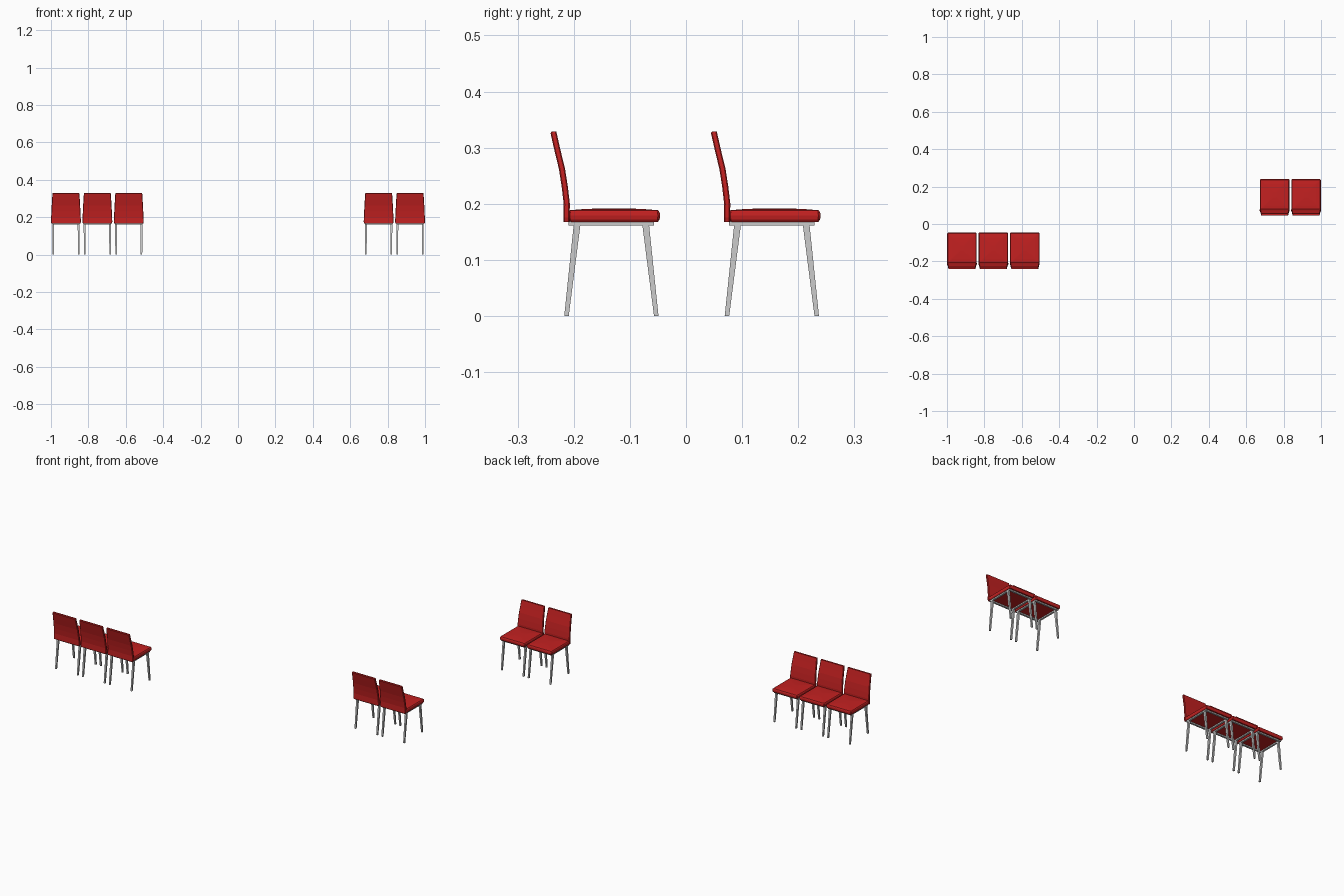
import bpy, bmesh

if "Cube" in bpy.data.objects:
    bpy.data.objects.remove(bpy.data.objects["Cube"])

red = bpy.data.materials.new("red_upholstery")
red.diffuse_color = (0.55, 0.015, 0.015, 1)
red.use_nodes = True
red.node_tree.nodes["Principled BSDF"].inputs["Base Color"].default_value = red.diffuse_color


def loft(name, rings, mat=None):
    """Skin a stack of equal-length point rings and cap both ends."""
    bm = bmesh.new()
    vs = [[bm.verts.new(p) for p in r] for r in rings]
    for a, b in zip(vs, vs[1:]):
        for i in range(len(a)):
            j = (i + 1) % len(a)
            bm.faces.new((a[i], a[j], b[j], b[i]))
    bm.faces.new(vs[0][::-1])
    bm.faces.new(vs[-1])
    bmesh.ops.recalc_face_normals(bm, faces=bm.faces)
    me = bpy.data.meshes.new(name)
    bm.to_mesh(me)
    bm.free()
    if mat:
        me.materials.append(mat)
    return me


def rect(x0, x1, y0, y1, z):
    return [(x0, y0, z), (x1, y0, z), (x1, y1, z), (x0, y1, z)]


def cut_rect(cy, hx, hy, c, z):
    """Rectangle with clipped corners, centred on x = 0."""
    pts = [(hx - c, -hy), (hx, -hy + c), (hx, hy - c), (hx - c, hy),
           (-hx + c, hy), (-hx, hy - c), (-hx, -hy + c), (-hx + c, -hy)]
    return [(x, cy + y, z) for x, y in pts]


# seat cushion: rounded rim and slightly crowned top
CY, HX, HY = -0.1285, 0.079, 0.0825
levels = [(0.168, 0.004), (0.172, 0.001), (0.179, 0.0), (0.185, 0.001),
          (0.1885, 0.004), (0.1903, 0.025), (0.1915, 0.05), (0.192, 0.068)]
seat = loft("seat", [cut_rect(CY, HX - i, HY - i, 0.004, z) for z, i in levels], red)

# backrest: leaning curved panel, narrower at the top (z, rear y, half width)
spine = [(0.168, -0.2185, 0.078), (0.176, -0.2185, 0.080), (0.2, -0.2180, 0.079),
         (0.23, -0.2215, 0.0775), (0.262, -0.2265, 0.076), (0.295, -0.2345, 0.074),
         (0.326, -0.2415, 0.072), (0.3285, -0.2405, 0.071)]
back = loft("backrest", [cut_rect(y + 0.0055, w, 0.0055 if z < 0.327 else 0.0045, 0.002, z)
                         for z, y, w in spine], red)

# legs: slim tapered square bars splayed front to back
def leg(name, sx, top, bottom):
    x = 0.068 * sx
    return loft(name, [rect(x - 0.004, x + 0.004, *bottom, 0),
                       rect(x - 0.005, x + 0.005, *top, 0.164)])

parts = [("seat", seat), ("backrest", back)]
for side, s in (("left", -1), ("right", 1)):
    parts.append((f"front_leg_{side}", leg("front_leg", s, (-0.078, -0.066), (-0.057, -0.049))))
    parts.append((f"rear_leg_{side}", leg("rear_leg", s, (-0.200, -0.188), (-0.217, -0.209))))
    # side rails under the seat
    a, b = sorted((0.063 * s, 0.073 * s))
    parts.append((f"side_rail_{side}", loft("side_rail", [rect(a, b, -0.209, -0.057, z)
                                                         for z in (0.1615, 0.1685)])))
# cross rails closing the frame
for n, y in (("front_rail", -0.067), ("rear_rail", -0.209)):
    parts.append((n, loft(n, [rect(-0.063, 0.063, y, y + 0.01, z) for z in (0.1615, 0.1685)])))

# a row of three chairs and a row of two
spots = [(-0.920, 0), (-0.752, 0), (-0.584, 0), (0.752, 0.286), (0.920, 0.286)]
for k, (x, y) in enumerate(spots, 1):
    for name, me in parts:
        ob = bpy.data.objects.new(f"chair{k}_{name}", me)
        ob.location = (x, y, 0)
        bpy.context.collection.objects.link(ob)
